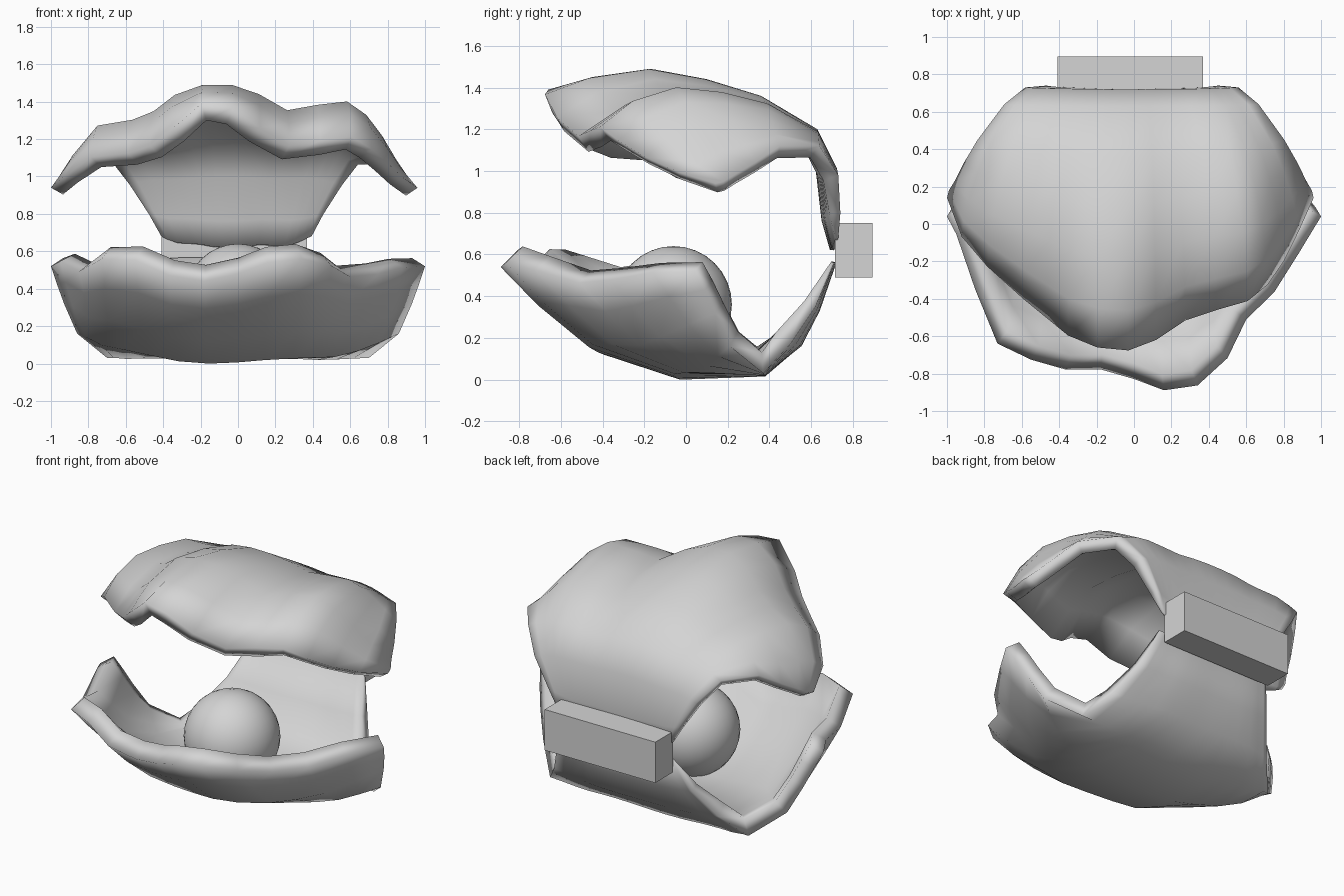
import bpy
import bmesh

if "Cube" in bpy.data.objects:
    bpy.data.objects.remove(bpy.data.objects["Cube"])

tone = 0.66
grey = bpy.data.materials.new("plain_grey")
grey.use_nodes = True
grey.diffuse_color = (tone, tone, tone, 1)
grey.node_tree.nodes["Principled BSDF"].inputs["Base Color"].default_value = (tone, tone, tone, 1)


def finish(name, bm, smooth):
    """Turn a bmesh into a named, coloured object."""
    mesh = bpy.data.meshes.new(name)
    bm.to_mesh(mesh)
    bm.free()
    mesh.materials.append(grey)
    for poly in mesh.polygons:
        poly.use_smooth = smooth
    obj = bpy.data.objects.new(name, mesh)
    bpy.context.collection.objects.link(obj)
    return obj


def shell(name, rows, columns, height, flip):
    """Loft a scalloped shell from the hinge row to the front rim.
    Row: centre y, centre z, half width, side y, side z, wall thickness.
    Column: place across, sweep back towards the side, scallop value."""
    bm = bmesh.new()
    grid = []
    last = len(rows) - 1
    for j, (yc, zc, width, ye, ze, wall) in enumerate(rows):
        grid.append([bm.verts.new((width * s,
                                   yc + (ye - yc) * sweep,
                                   height(zc, ze, s, wave, j / last)))
                     for s, sweep, wave in columns])
    for a, b in zip(grid, grid[1:]):
        for i in range(len(columns) - 1):
            face = [a[i], a[i + 1], b[i + 1], b[i]]
            bm.faces.new(face[::-1] if flip else face)
    obj = finish(name, bm, True)

    # Wall thickness is the vertex weight: thin at the hinge, thinner at the sides
    group = obj.vertex_groups.new(name="thickness")
    n = len(columns)
    for j, row in enumerate(rows):
        for i, column in enumerate(columns):
            group.add([j * n + i], row[-1] * (1 - 0.25 * column[0] ** 2), 'REPLACE')
    solid = obj.modifiers.new("wall", 'SOLIDIFY')
    solid.thickness = 1
    solid.offset = -1
    solid.vertex_group = group.name
    return obj


# Lower shell: bowl with a wavy front rim
lower_rows = [
    (.72, .56, .40, .71, .56, .02), (.64, .33, .48, .62, .35, .08),
    (.55, .16, .58, .50, .17, .12), (.38, .02, .70, .37, .03, .14),
    (-.04, .01, .86, .21, .16, .13), (-.42, .14, .93, .14, .32, .12),
    (-.65, .33, .97, .09, .43, .12), (-.82, .50, 1, .04, .52, .12)]
lower_columns = [
    (-1, 1, 0), (-.95, .89, .03), (-.85, .55, -.02), (-.73, .21, .05),
    (-.55, .11, .05), (-.37, .05, -.03), (-.18, .05, -.06), (0, -.01, -.02),
    (.16, -.08, .04), (.34, -.05, .06), (.5, .12, .02), (.6, .36, -.04),
    (.75, .53, -.03), (.88, .77, 0), (1, 1, 0)]
shell("lower_shell", lower_rows, lower_columns,
      lambda zc, ze, s, wave, t: zc + (ze - zc) * abs(s) ** 3 + wave * t ** 3, False)

# Upper shell: lobed lid with a raised middle, scallops deepest at the rim
upper_rows = [
    (.71, .62, .40, .73, .68, .02), (.72, .76, .46, .74, .80, .07),
    (.72, 1.02, .57, .73, .98, .1), (.63, 1.2, .68, .64, 1.12, .1),
    (.36, 1.36, .82, .45, 1.12, .1), (.1, 1.44, .89, .33, 1.04, .1),
    (-.17, 1.49, .94, .23, .98, .1), (-.45, 1.45, .97, .18, .95, .1),
    (-.66, 1.39, .98, .14, .94, .1)]
upper_columns = [
    (-1.02, 1, 1), (-.94, .74, .78), (-.8, .54, .5), (-.6, .32, .44),
    (-.48, .2, .35), (-.36, .08, .16), (-.2, 0, 0), (-.03, -.02, .01),
    (.12, .05, .15), (.28, .18, .34), (.45, .25, .28), (.62, .31, .24),
    (.73, .42, .39), (.82, .58, .6), (.9, .78, .82), (.98, 1, 1)]
shell("upper_shell", upper_rows, upper_columns,
      lambda zc, ze, s, wave, t: zc + (ze - zc) * wave ** (1.35 - 0.7 * t ** 6), True)

# Pearl resting in the lower shell
bm = bmesh.new()
bmesh.ops.create_uvsphere(bm, u_segments=32, v_segments=16, radius=0.28)
pearl = finish("pearl", bm, True)
pearl.location = (0, -0.06, 0.36)

# Hinge block joining the shells at the back
bm = bmesh.new()
bmesh.ops.create_cube(bm, size=1)
hinge = finish("hinge_block", bm, False)
hinge.scale = (0.78, 0.18, 0.26)
hinge.location = (-0.02, 0.805, 0.62)
